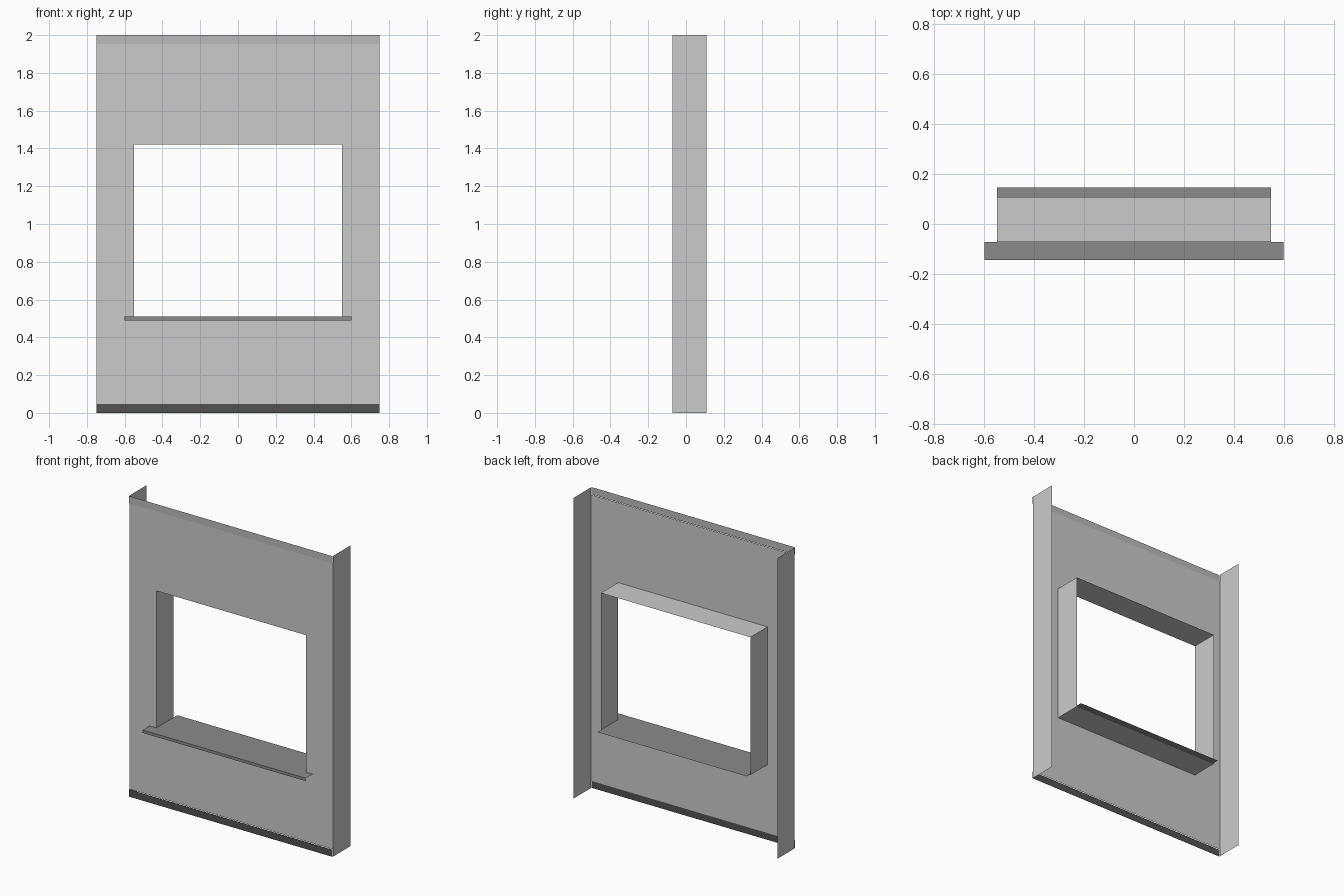
import bpy

if "Cube" in bpy.data.objects:
    bpy.data.objects.remove(bpy.data.objects["Cube"])

W, H = 0.75, 2.0                 # panel half width and height
OX, OZ0, OZ1 = 0.55, 0.503, 1.42  # window opening
FRONT, BACK = -0.072, 0.109      # wall face and depth of the returns
BAND = 0.048                     # height of top and bottom strips


def material(name, v):
    m = bpy.data.materials.new(name)
    m.diffuse_color = (v, v, v, 1)
    m.use_nodes = True
    m.node_tree.nodes["Principled BSDF"].inputs["Base Color"].default_value = m.diffuse_color
    return m


def sheet(name, verts, faces, mat=None):
    me = bpy.data.meshes.new(name)
    me.from_pydata(verts, [], faces)
    ob = bpy.data.objects.new(name, me)
    bpy.context.collection.objects.link(ob)
    if mat:
        me.materials.append(mat)
    return ob


def rect(x, z0, z1, y):
    return [(-x, y, z0), (x, y, z0), (x, y, z1), (-x, y, z1)]


def ring(flip=False):
    quads = [(i, (i + 1) % 4, (i + 1) % 4 + 4, i + 4) for i in range(4)]
    return [q[::-1] for q in quads] if flip else quads


trim = material("trim_grey", 0.50)
sill_mat = material("sill_grey", 0.26)
base_mat = material("base_dark", 0.085)

# wall face with the window opening
sheet("wall_face", rect(W, BAND, H - BAND, FRONT) + rect(OX, OZ0, OZ1, FRONT), ring())

# folded casing around the opening
sheet("window_casing", rect(OX, OZ0, OZ1, FRONT) + rect(OX, OZ0, OZ1, BACK), ring())

# side returns of the wall
for s, side in ((-1, "left"), (1, "right")):
    x = s * W
    face = (0, 1, 2, 3) if s > 0 else (3, 2, 1, 0)
    sheet(side + "_return",
          [(x, FRONT, 0), (x, BACK, 0), (x, BACK, H), (x, FRONT, H)], [face])

# top and base strips, slightly proud of the wall
for name, z0, mat in (("top_strip", H - BAND, trim), ("base_strip", 0, base_mat)):
    sheet(name, rect(W, z0, z0 + BAND, FRONT - 0.005), [(0, 1, 2, 3)], mat)

# window sill: inner board, wider nose and drip lip
SZ, NOSE, TAIL, SX = 0.509, -0.145, 0.147, 0.6
sheet("sill_board",
      [(-OX, FRONT, SZ), (OX, FRONT, SZ), (OX, TAIL, SZ), (-OX, TAIL, SZ)],
      [(0, 1, 2, 3)], sill_mat)
profile = [(FRONT, SZ), (NOSE, SZ), (NOSE, 0.49), (NOSE + 0.005, 0.49)]
verts = [(x, y, z) for y, z in profile for x in (-SX, SX)]
sheet("sill_nose", verts,
      [(2 * i, 2 * i + 2, 2 * i + 3, 2 * i + 1) for i in range(3)], sill_mat)
